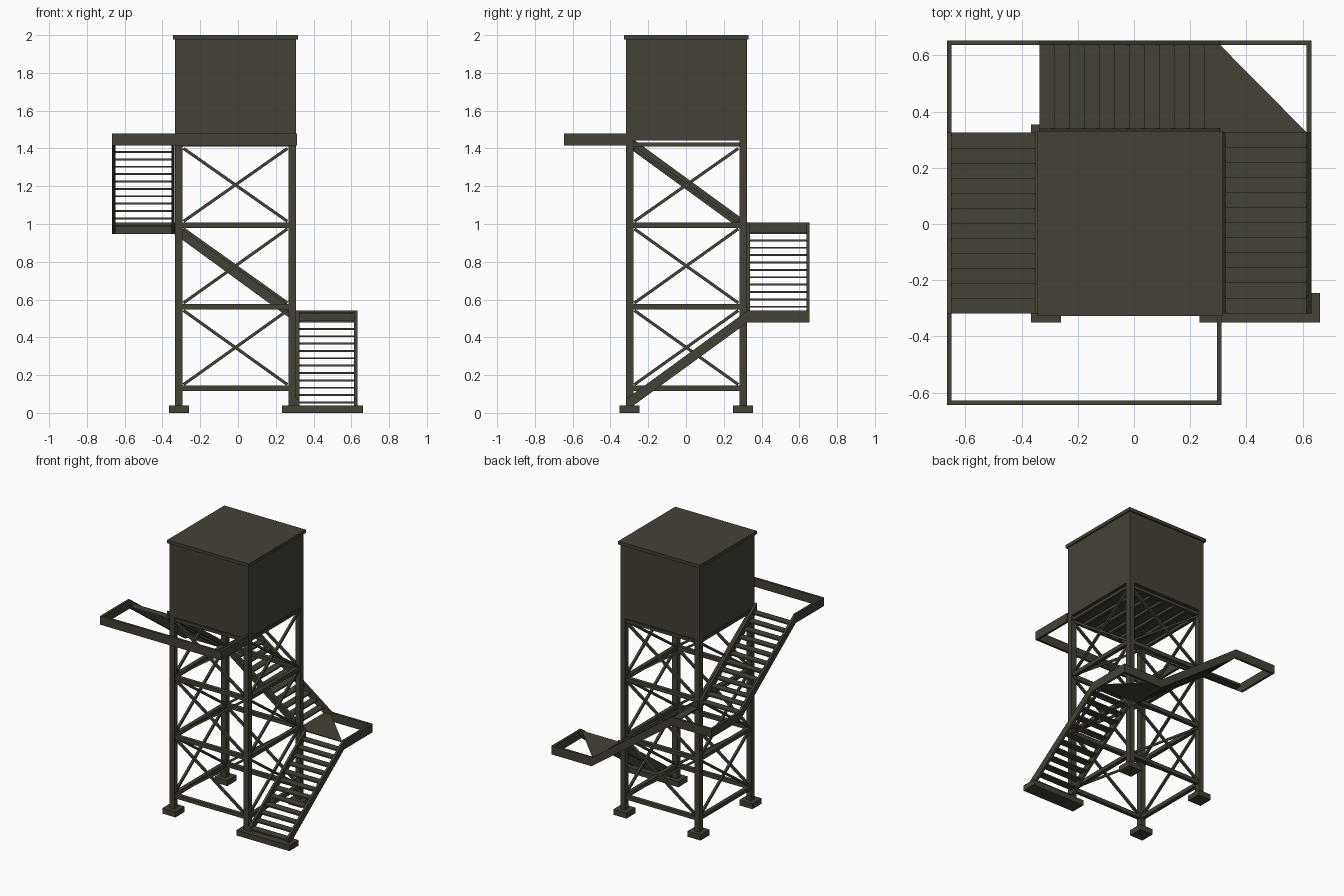
import bpy, bmesh, math
from mathutils import Vector

if "Cube" in bpy.data.objects:
    bpy.data.objects.remove(bpy.data.objects["Cube"])

olive = bpy.data.materials.new("dark_olive_steel")
olive.diffuse_color = (0.06, 0.053, 0.037, 1)
olive.use_nodes = True
olive.node_tree.nodes["Principled BSDF"].inputs["Base Color"].default_value = olive.diffuse_color


def finish(name, bm):
    bmesh.ops.recalc_face_normals(bm, faces=bm.faces)
    me = bpy.data.meshes.new(name)
    bm.to_mesh(me)
    bm.free()
    me.materials.append(olive)
    ob = bpy.data.objects.new(name, me)
    bpy.context.collection.objects.link(ob)
    return ob


def prism(bm, pts, offset):
    """Extrude a flat polygon by an offset vector."""
    a = [bm.verts.new(p) for p in pts]
    b = [bm.verts.new(Vector(p) + Vector(offset)) for p in pts]
    bm.faces.new(a)
    bm.faces.new(b[::-1])
    n = len(a)
    for i in range(n):
        bm.faces.new((a[i], b[i], b[(i + 1) % n], a[(i + 1) % n]))


def box(bm, x, y, z):
    prism(bm, [(x[0], y[0], z[0]), (x[1], y[0], z[0]), (x[1], y[1], z[0]), (x[0], y[1], z[0])],
          (0, 0, z[1] - z[0]))


def bar(bm, p, q, w, depth_dir):
    """Rectangular bar from p to q, width w in its plane and along depth_dir."""
    p, q, n = Vector(p), Vector(q), Vector(depth_dir)
    s = (q - p).cross(n).normalized() * w / 2
    d = n * w / 2
    prism(bm, [p - s - d, q - s - d, q + s - d, p + s - d], n * w)


CX, CY, HALF, LEG = -0.0135, 0.002, 0.32, 0.04
R = HALF - LEG / 2          # leg centre line
IN = HALF - LEG             # clear half span between legs
LEVELS = [0.13, 0.562, 0.994, 1.42]

# Footings: four square pads, the front right one widened for the stair
bm = bmesh.new()
for sx in (-1, 1):
    for sy in (-1, 1):
        x, y = CX + sx * R, CY + sy * R
        wide = 0.662 if (sx, sy) == (1, -1) else x + 0.053
        box(bm, (x - 0.053, wide), (y - 0.053, y + 0.053), (0, 0.04))
finish("footings", bm)

# Tower legs
bm = bmesh.new()
for sx in (-1, 1):
    for sy in (-1, 1):
        x, y = CX + sx * R, CY + sy * R
        box(bm, (x - LEG / 2, x + LEG / 2), (y - LEG / 2, y + LEG / 2), (0.04, 1.45))
finish("legs", bm)

# Horizontal girts and diagonal braces on all four sides
girts, braces = bmesh.new(), bmesh.new()
for axis in (0, 1):
    for side in (-1, 1):
        def at(u, z):
            return (CX + u, CY + side * R, z) if axis == 0 else (CX + side * R, CY + u, z)
        depth = (0, 1, 0) if axis == 0 else (1, 0, 0)
        for z in LEVELS:
            bar(girts, at(-IN, z), at(IN, z), 0.028 if z < 1.4 else 0.022, depth)
        for lo, hi in zip(LEVELS, LEVELS[1:]):
            for s in (-1, 1):
                bar(braces, at(-s * 0.275, lo + 0.02), at(s * 0.275, hi - 0.02), 0.016, depth)
finish("girts", girts)
finish("cross_braces", braces)

# Floor joists beneath the tank
bm = bmesh.new()
for i in range(-2, 3):
    x = CX + i * 0.1
    box(bm, (x - 0.012, x + 0.012), (CY - R, CY + R), (1.41, 1.43))
finish("floor_joists", bm)

# Tank and its lid
bm = bmesh.new()
box(bm, (CX - HALF, CX + HALF), (CY - HALF, CY + HALF), (1.443, 1.98))
finish("tank", bm)
bm = bmesh.new()
L = HALF + 0.01
box(bm, (CX - L, CX + L), (CY - L, CY + L), (1.976, 2.0))
finish("tank_lid", bm)


# Stair flights: two sloped stringers and twelve open treads
RISE, RAIL, STEPS = 0.468, 0.063, 12


def flight(name, along_y, s0, s1, z0, stringers):
    def at(s, w, z):
        return (w, s, z) if along_y else (s, w, z)
    bm = bmesh.new()
    for w0, w1 in stringers:
        off = (w1 - w0, 0, 0) if along_y else (0, w1 - w0, 0)
        prism(bm, [at(s0, w0, z0), at(s1, w0, z0 + RISE),
                   at(s1, w0, z0 + RISE + RAIL), at(s0, w0, z0 + RAIL)], off)
    finish(name + "_stringers", bm)
    bm = bmesh.new()
    step = (s1 - s0) / STEPS
    inner = (stringers[0][1], stringers[1][0])
    for i in range(STEPS):
        span = sorted((s0 + i * step, s0 + (i + 1) * step))
        z = z0 + 0.04 + i * RISE / STEPS
        if along_y:
            box(bm, inner, span, (z, z + 0.01))
        else:
            box(bm, span, inner, (z, z + 0.01))
    finish(name + "_treads", bm)


flight("lower_flight", True, -0.318, 0.325, 0.01, [(0.308, 0.325), (0.615, 0.632)])
flight("middle_flight", False, 0.306, -0.336, 0.478, [(0.323, 0.34), (0.637, 0.654)])
flight("upper_flight", True, 0.325, -0.318, 0.946, [(-0.666, -0.649), (-0.353, -0.336)])


# Landing edge beams
def landing(name, z, beams):
    bm = bmesh.new()
    for x, y in beams:
        box(bm, x, y, (z, z + RAIL))
    finish(name, bm)


landing("lower_landing", 0.478, [((0.615, 0.632), (0.325, 0.654)), ((0.306, 0.615), (0.637, 0.654))])
landing("middle_landing", 0.946, [((-0.666, -0.649), (0.325, 0.654)), ((-0.649, -0.336), (0.637, 0.654))])
landing("upper_landing", 1.415, [((-0.666, -0.649), (-0.645, -0.318)), ((0.295, 0.312), (-0.645, -0.318)),
                                 ((-0.649, 0.295), (-0.645, -0.628))])

# Triangular deck plate on the lower landing
bm = bmesh.new()
prism(bm, [(0.306, 0.325, 0.525), (0.616, 0.325, 0.525), (0.306, 0.638, 0.525)], (0, 0, 0.006))
finish("landing_plate", bm)
